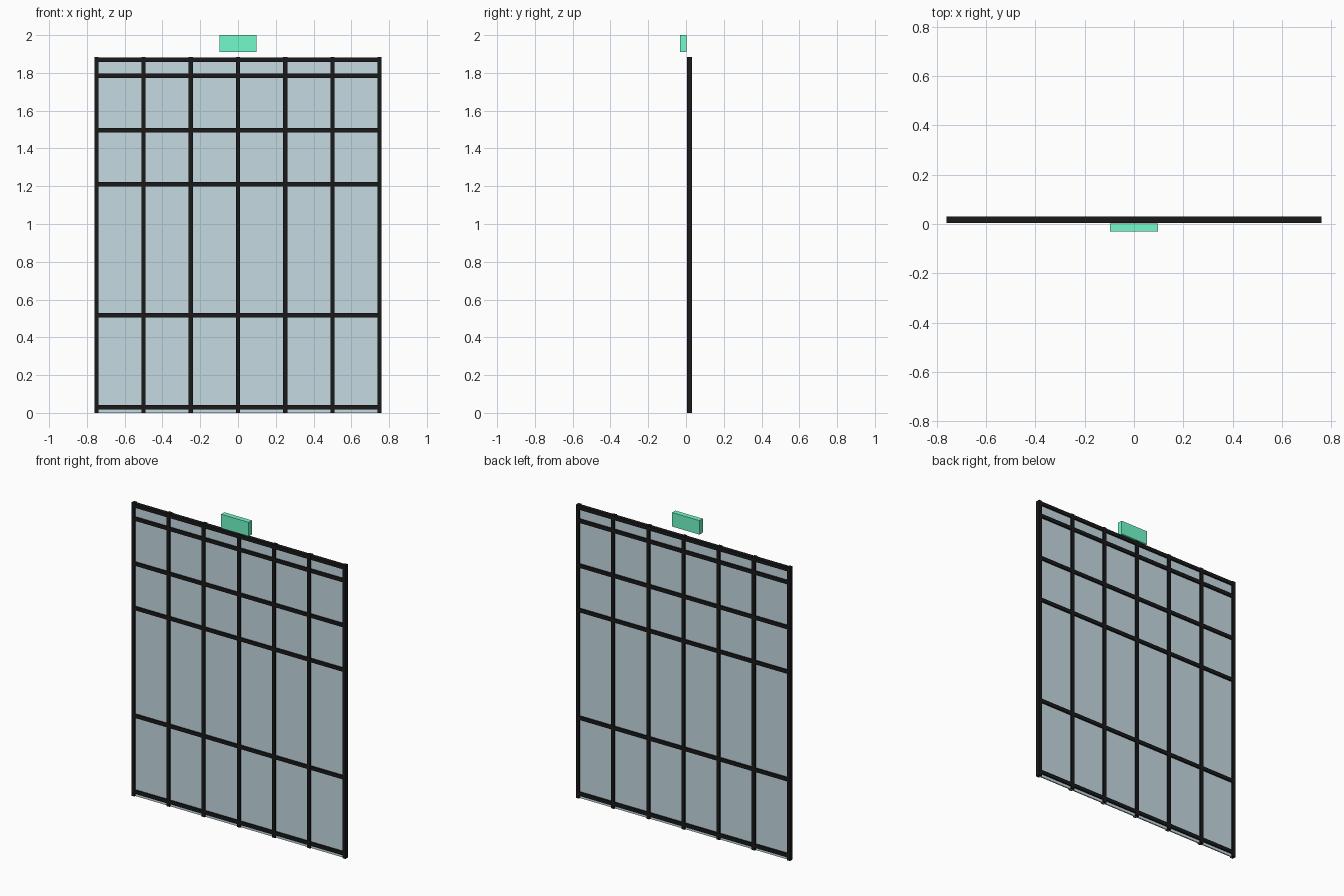
import bpy

if "Cube" in bpy.data.objects:
    bpy.data.objects.remove(bpy.data.objects["Cube"])

def material(name, color):
    m = bpy.data.materials.new(name)
    m.diffuse_color = color
    m.use_nodes = True
    m.node_tree.nodes["Principled BSDF"].inputs["Base Color"].default_value = m.diffuse_color
    return m

black = material("black_metal", (0.01, 0.01, 0.01, 1))
glass = material("tinted_glass", (0.56, 0.70, 0.76, 0.6))
green = material("green_sign", (0.17, 0.95, 0.58, 0.75))

def box(name, x, y, z, mat):
    """Box from (min, max) ranges on each axis."""
    bpy.ops.mesh.primitive_cube_add(size=1, location=[(a + b) / 2 for a, b in (x, y, z)])
    o = bpy.context.object
    o.name = name
    o.scale = [b - a for a, b in (x, y, z)]
    bpy.ops.object.transform_apply(location=False, rotation=False, scale=True)
    o.data.materials.append(mat)
    return o

TOP, HALF = 1.885, 0.011

# Glass sheet
box("glass_panel", (-0.75, 0.75), (0.013, 0.021), (0, 1.875), glass)

# Upright bars
for i in range(-3, 4):
    x = i * 0.25
    box("upright_bar", (x - HALF, x + HALF), (0.004, 0.031), (0, TOP), black)

# Cross bars, flush with the uprights to within a hair
for z in (0.03, 0.518, 1.21, 1.496, 1.785, 1.869):
    box("cross_bar", (-0.757, 0.757), (0.0045, 0.0305), (z - 0.012, z + 0.012), black)

# Floating sign block above the panel
box("sign_block", (-0.098, 0.098), (-0.031, 0.002), (1.91, 2.0), green)
